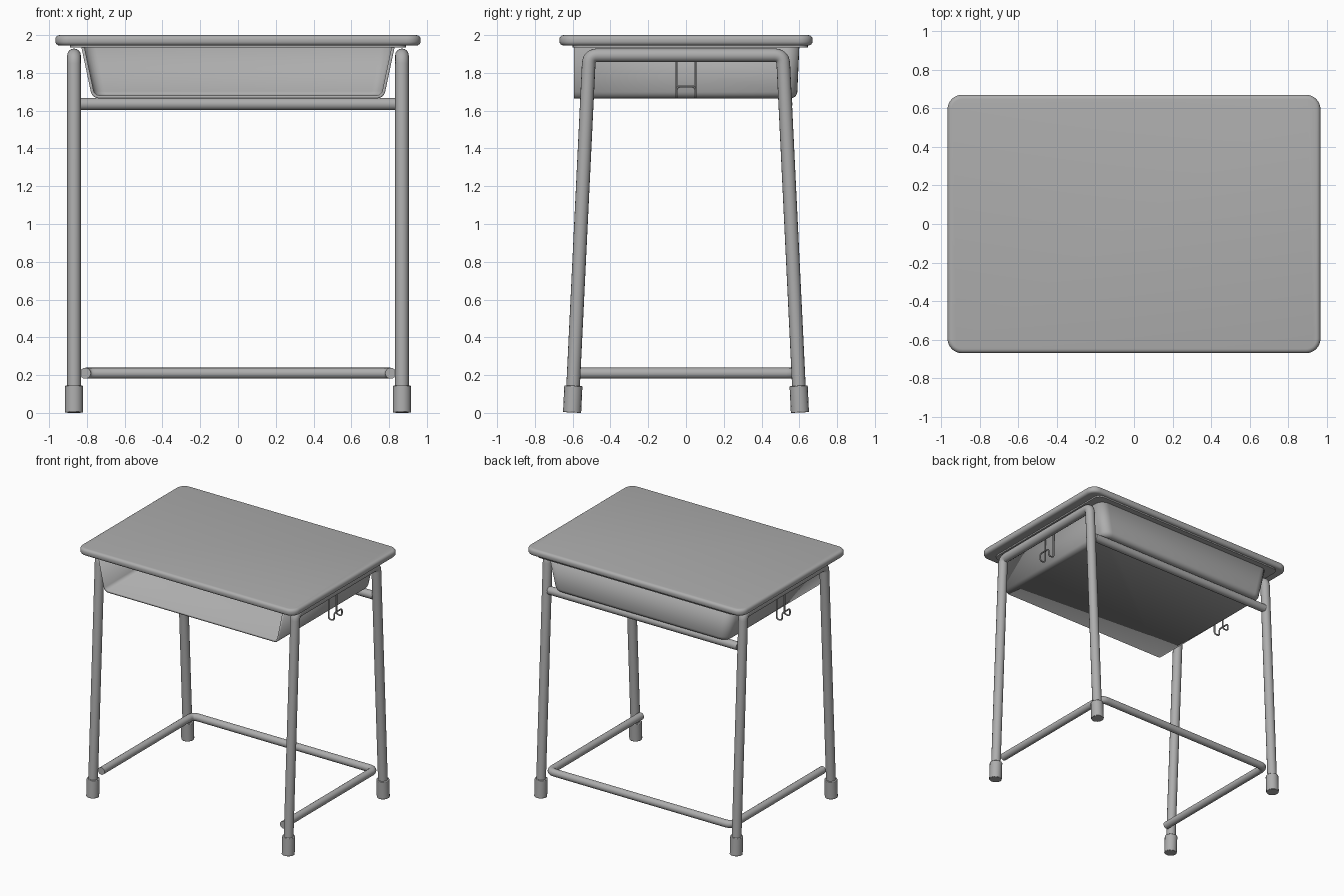
import bpy
import bmesh
from mathutils import Vector

if "Cube" in bpy.data.objects:
    bpy.data.objects.remove(bpy.data.objects["Cube"], do_unlink=True)

GREY = (0.42, 0.42, 0.42, 1)
grey = bpy.data.materials.new("plain grey")
grey.use_nodes = True
grey.diffuse_color = GREY
bsdf = grey.node_tree.nodes["Principled BSDF"]
bsdf.inputs["Base Color"].default_value = GREY
bsdf.inputs["Roughness"].default_value = 0.6


def add_mesh(name, mesh):
    ob = bpy.data.objects.new(name, mesh)
    bpy.context.collection.objects.link(ob)
    mesh.materials.clear()
    mesh.materials.append(grey)
    bpy.ops.object.select_all(action="DESELECT")
    ob.select_set(True)
    bpy.context.view_layer.objects.active = ob
    bpy.ops.object.shade_smooth_by_angle(angle=0.7)
    return ob


def from_bmesh(name, bm):
    bmesh.ops.recalc_face_normals(bm, faces=bm.faces)
    mesh = bpy.data.meshes.new(name)
    bm.to_mesh(mesh)
    bm.free()
    return add_mesh(name, mesh)


def box(x, y0, y1, z0, z1):
    bm = bmesh.new()
    bmesh.ops.create_cube(bm, size=1)
    for v in bm.verts:
        v.co = (v.co.x * 2 * x, y1 if v.co.y > 0 else y0, z1 if v.co.z > 0 else z0)
    return bm


def bevel(bm, edges, offset, segments):
    bmesh.ops.bevel(bm, geom=edges, offset=offset, offset_type="OFFSET",
                    segments=segments, profile=0.5, affect="EDGES")


def upright(e):
    a, b = e.verts
    return abs(a.co.z - b.co.z) > 0.01


def rounded(points, radius, steps=6):
    """Replace each inner corner of a path with a smooth bend."""
    pts = [Vector(p) for p in points]
    path = [pts[0]]
    for a, b, c in zip(pts, pts[1:], pts[2:]):
        p = b + (a - b).normalized() * radius
        q = b + (c - b).normalized() * radius
        for i in range(steps + 1):
            t = i / steps
            path.append(p * (1 - t) ** 2 + b * 2 * t * (1 - t) + q * t * t)
    return path + [pts[-1]]


def tube(name, points, radius, bend=0.05, resolution=6):
    curve = bpy.data.curves.new(name, "CURVE")
    curve.dimensions = "3D"
    curve.bevel_depth = radius
    curve.bevel_resolution = resolution
    curve.use_fill_caps = True
    path = rounded(points, bend)
    spline = curve.splines.new("POLY")
    spline.points.add(len(path) - 1)
    for sp, co in zip(spline.points, path):
        sp.co = (*co, 1)
    temp = bpy.data.objects.new(name + "_path", curve)
    bpy.context.collection.objects.link(temp)
    graph = bpy.context.evaluated_depsgraph_get()
    mesh = bpy.data.meshes.new_from_object(temp.evaluated_get(graph))
    bpy.data.objects.remove(temp, do_unlink=True)
    bm = bmesh.new()
    bm.from_mesh(mesh)
    bmesh.ops.remove_doubles(bm, verts=bm.verts, dist=0.0001)
    return from_bmesh(name, bm)


# Desktop: rounded corners, then softened upper and lower rims
bm = box(0.967, -0.67, 0.67, 1.945, 2.0)
bevel(bm, [e for e in bm.edges if upright(e)], 0.075, 8)
bevel(bm, [e for e in bm.edges if not upright(e)], 0.022, 4)
from_bmesh("desktop", bm)

# Mounting plate under the desktop
bm = box(0.89, -0.6, 0.645, 1.934, 1.946)
bevel(bm, [e for e in bm.edges if upright(e)], 0.05, 5)
from_bmesh("mounting_plate", bm)

# Book tray: tapered shell, open at the front
bm = box(0.83, -0.592, 0.6, 1.665, 1.94)
for v in bm.verts:
    if v.co.z < 1.8:
        v.co.x *= 0.93
        if v.co.y > 0:
            v.co.y -= 0.012
bevel(bm, [e for e in bm.edges if upright(e) and e.verts[0].co.y > 0], 0.07, 6)
bevel(bm, [e for e in bm.edges
           if all(v.co.z < 1.67 for v in e.verts) and any(v.co.y > 0 for v in e.verts)], 0.035, 5)
bm.normal_update()
opened = [f for f in bm.faces if f.normal.z > 0.9 or f.normal.y < -0.9]
bmesh.ops.delete(bm, geom=opened, context="FACES")
tray = from_bmesh("book_tray", bm)
shell = tray.modifiers.new("sheet thickness", "SOLIDIFY")
shell.thickness = 0.016
shell.offset = -1
shell.use_even_offset = True

# Side frames, feet and bag hooks
FOOT_Y, TOP_Y, TOP_Z, LEG_X = 0.603, 0.513, 1.893, 0.868
for side, s in (("left", 1), ("right", -1)):
    x = s * LEG_X
    tube(side + "_leg_frame",
         [(x, -FOOT_Y, 0.03), (x, -TOP_Y, TOP_Z), (x, TOP_Y, TOP_Z), (x, FOOT_Y, 0.03)],
         0.036, 0.045)
    for end, e in (("front", -1), ("back", 1)):
        foot = Vector((x, e * FOOT_Y, 0.002))
        lean = Vector((0, -e * (FOOT_Y - TOP_Y) / TOP_Z, 1))
        cap = tube(f"{end}_{side}_foot", [foot, foot + lean * 0.142], 0.048)
        soft = cap.modifiers.new("soft rim", "BEVEL")
        soft.width = 0.006
        soft.segments = 2
        soft.angle_limit = 0.8
    ends = [(0.84, 1.88), (0.84, 1.67), (0.888, 1.67), (0.888, 1.728)]
    wire = [(s * hx, -0.05, z) for hx, z in ends]
    wire += [(s * hx, 0.05, z) for hx, z in reversed(ends)]
    tube(side + "_bag_hook", wire, 0.006, 0.02, 2)

# Upper back rail under the tray
tube("upper_back_rail", [(-0.84, 0.532, 1.635), (0.84, 0.532, 1.635)], 0.032)

# Lower brace running round the sides and back
BX, BY, BZ = 0.808, 0.58, 0.21
tube("lower_brace", [(-BX, -BY, BZ), (-BX, BY, BZ), (BX, BY, BZ), (BX, -BY, BZ)], 0.029, 0.05)
